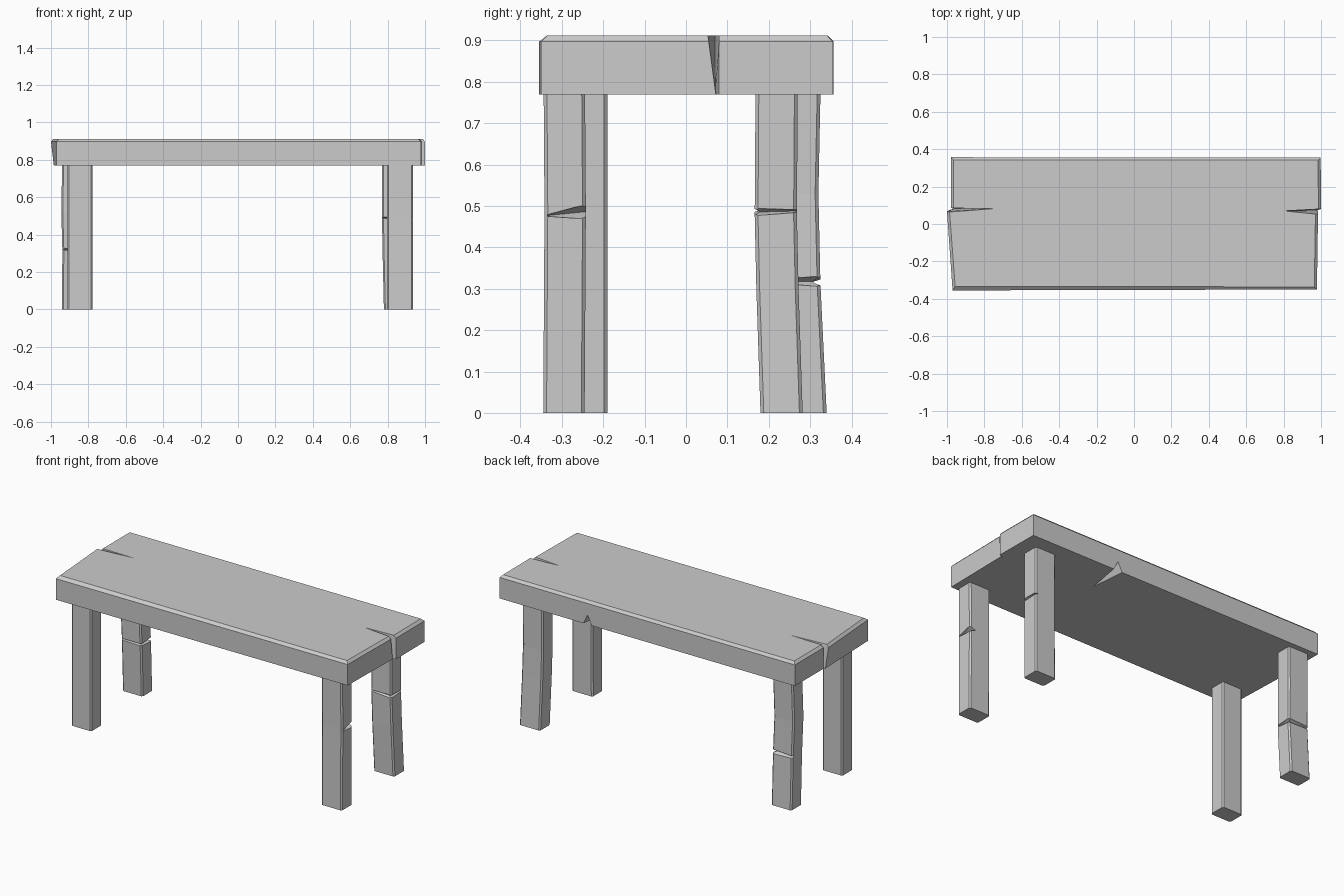
import bpy, bmesh
from mathutils import Vector

cube = bpy.data.objects.get("Cube")
if cube:
    bpy.data.objects.remove(cube, do_unlink=True)

GREY = (0.6, 0.6, 0.6, 1)
mat = bpy.data.materials.new("worn_grey")
mat.use_nodes = True
mat.diffuse_color = GREY
mat.node_tree.nodes["Principled BSDF"].inputs["Base Color"].default_value = GREY


def add_object(name, bm):
    bmesh.ops.recalc_face_normals(bm, faces=bm.faces)
    mesh = bpy.data.meshes.new(name)
    bm.to_mesh(mesh)
    bm.free()
    obj = bpy.data.objects.new(name, mesh)
    bpy.context.collection.objects.link(obj)
    mesh.materials.append(mat)
    return obj


def loft(name, rings):
    """Join rings of equal length into a closed solid."""
    bm = bmesh.new()
    loops = [[bm.verts.new(p) for p in ring] for ring in rings]
    n = len(loops[0])
    for low, high in zip(loops, loops[1:]):
        for i in range(n):
            j = (i + 1) % n
            bm.faces.new((low[i], low[j], high[j], high[i]))
    bm.faces.new(loops[0][::-1])
    bm.faces.new(loops[-1])
    return add_object(name, bm)


def cut(obj, points):
    """Cut the convex hull of the points out of the object."""
    bm = bmesh.new()
    for p in points:
        bm.verts.new(p)
    bmesh.ops.convex_hull(bm, input=bm.verts)
    cutter = add_object("cutter", bm)
    cutter.hide_render = True
    mod = obj.modifiers.new("crack", "BOOLEAN")
    mod.operation, mod.solver, mod.object = "DIFFERENCE", "EXACT", cutter
    graph = bpy.context.evaluated_depsgraph_get()
    mesh = bpy.data.meshes.new_from_object(obj.evaluated_get(graph))
    obj.modifiers.clear()
    obj.data = mesh
    bpy.data.objects.remove(cutter, do_unlink=True)


def crack(obj, a, b, depth, ha, hb):
    """V groove across a face from a to b, with half heights ha and hb."""
    a, b, d = Vector(a), Vector(b), Vector(depth)
    points = [a + d, b + d]
    for p, h in ((a, ha), (b, hb)):
        points += [p - d * 0.3 + Vector((0, 0, s * h * 1.3)) for s in (-1, 1)]
    cut(obj, points)


def leg(name, x0, x1, y0, y1, levels):
    """Chamfered post; levels are (height, x shift, y shift)."""
    c = 0.008
    outline = [(x0 + c, y0), (x1 - c, y0), (x1, y0 + c), (x1, y1 - c),
               (x1 - c, y1), (x0 + c, y1), (x0, y1 - c), (x0, y0 + c)]
    return loft(name, [[(x + dx, y + dy, z) for x, y in outline]
                       for z, dx, dy in levels])


# Seat slab: outline split at both ends, the splits closing towards the bottom
def slab_ring(z, inset, right_gap, right_tip, left_gap, left_tip, left_x):
    i = inset
    return [(x, y, z) for x, y in (
        (-0.97 + i, -0.355 + i * 1.5), (0.978 - i, -0.35 + i),
        (0.984 - i, 0.075 - right_gap), (right_tip, 0.07), (1.0 - i, 0.08),
        (0.998 - i, 0.355 - i), (-0.978 + i, 0.357 - i),
        (-0.978 + i, 0.085), (left_tip, 0.082), (left_x + i, 0.08 - left_gap))]


seat = loft("seat", [
    slab_ring(0.77, 0, 0.003, 0.965, 0.004, -0.96, -0.985),
    slab_ring(0.897, 0, 0.02, 0.82, 0.012, -0.78, -1.0),
    slab_ring(0.912, 0.014, 0.022, 0.80, 0.016, -0.75, -1.0)])
cut(seat, [(0.375, 0.37, 0.76), (0.445, 0.37, 0.76),
           (0.41, 0.37, 0.83), (0.40, 0.10, 0.76)])

# Legs, the rear pair slightly bent
TOP = 0.772
front_right_leg = leg("front_right_leg", -0.912, -0.778, -0.29, -0.19,
                      [(0, 0, 0), (TOP, 0, 0)])
front_left_leg = leg("front_left_leg", 0.797, 0.935, -0.345, -0.245,
                     [(0, 0, 0), (0.49, 0, 0.003), (TOP, 0, 0.001)])
back_left_leg = leg("back_left_leg", 0.77, 0.908, 0.168, 0.27,
                    [(0, 0.01, 0.012), (0.3, 0.003, 0.002),
                     (0.48, 0, -0.002), (TOP, 0, 0)])
back_right_leg = leg("back_right_leg", -0.945, -0.81, 0.225, 0.325,
                     [(0, 0.003, 0.015), (0.31, 0.006, 0),
                      (0.53, 0, -0.005), (TOP, 0.005, 0)])

# Cracks in the legs
crack(front_left_leg, (0.935, -0.335, 0.477), (0.935, -0.235, 0.487),
      (-0.035, 0, 0), 0.002, 0.015)
crack(back_left_leg, (0.908, 0.155, 0.485), (0.908, 0.275, 0.488),
      (-0.02, 0, 0), 0.008, 0.003)
crack(back_left_leg, (0.76, 0.166, 0.49), (0.92, 0.166, 0.485),
      (0, 0.012, 0), 0.003, 0.008)
crack(back_right_leg, (-0.96, 0.325, 0.315), (-0.79, 0.325, 0.318),
      (0, -0.02, 0), 0.006, 0.012)
crack(back_right_leg, (-0.806, 0.215, 0.318), (-0.806, 0.335, 0.318),
      (-0.02, 0, 0), 0.004, 0.011)
crack(back_right_leg, (-0.96, 0.225, 0.32), (-0.79, 0.225, 0.318),
      (0, 0.012, 0), 0.004, 0.006)
